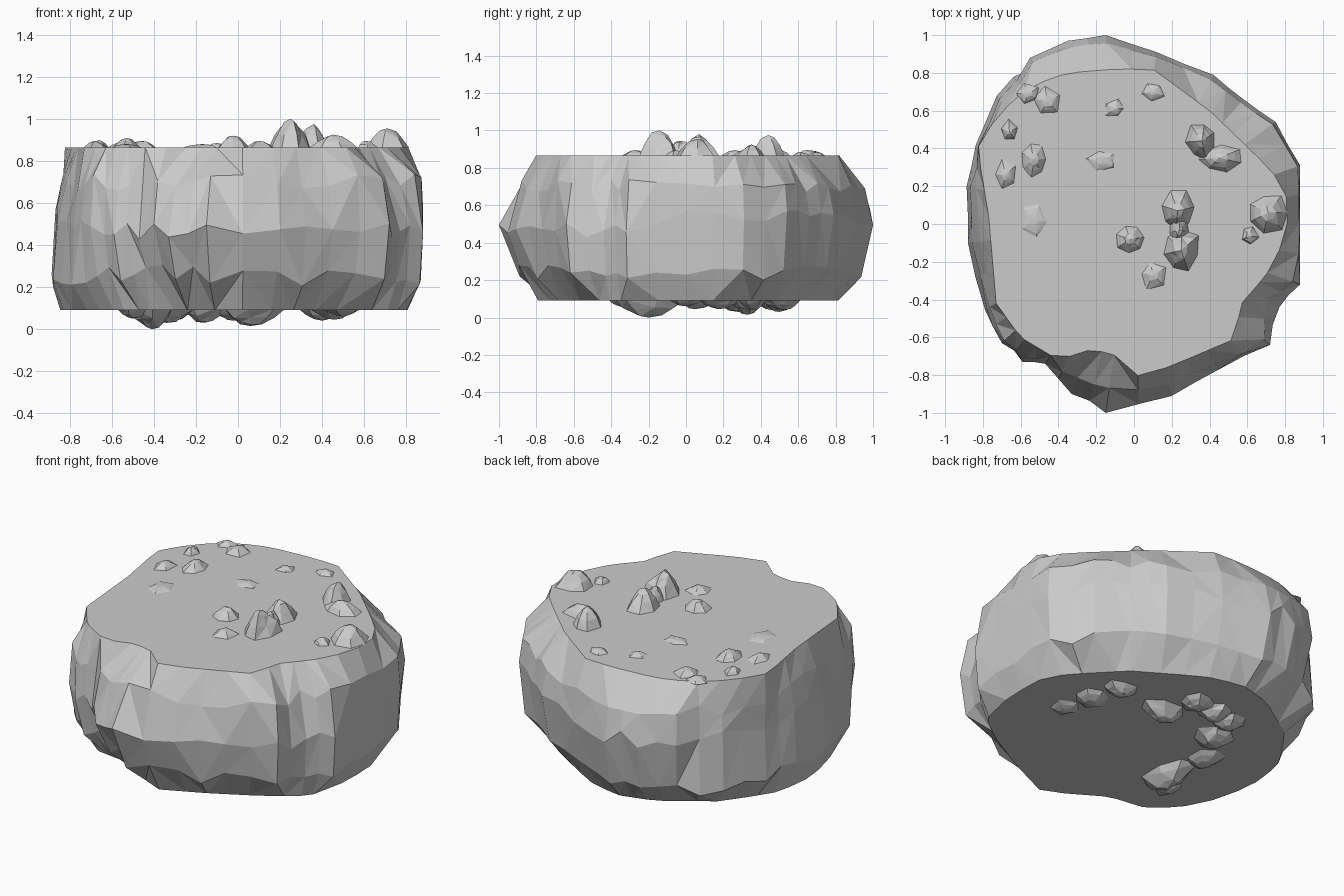
import bpy, bmesh, math, random
from mathutils import Vector

if "Cube" in bpy.data.objects:
    bpy.data.objects.remove(bpy.data.objects["Cube"])

random.seed(5)
TOP_Z, LOW_Z = 0.865, 0.09

# Plan outlines: flat top, widest girth, flat underside
top = [(-.83, .4), (-.77, .05), (-.73, -.42), (-.6, -.6), (-.4, -.72), (-.25, -.67), (-.12, -.68),
       (.03, -.81), (.2, -.75), (.53, -.61), (.57, -.42), (.7, -.27), (.79, -.1), (.82, .05),
       (.8, .2), (.65, .36), (.4, .6), (.1, .82), (-.1, .82), (-.35, .8), (-.55, .73), (-.72, .58)]
mid = [(-.89, .2), (-.88, -.1), (-.8, -.46), (-.7, -.63), (-.59, -.73), (-.47, -.74), (-.33, -.9),
       (-.15, -1), (.2, -.91), (.45, -.77), (.72, -.64), (.77, -.44), (.88, -.32), (.88, 0),
       (.88, .31), (.75, .54), (.58, .66), (.42, .79), (.12, .91), (-.15, 1), (-.35, .97),
       (-.55, .88), (-.73, .68), (-.84, .42)]
base = [(-.85, .1), (-.82, -.2), (-.7, -.44), (-.55, -.57), (-.33, -.6), (0, -.8), (.26, -.68),
        (.54, -.53), (.75, -.38), (.81, -.1), (.8, .15), (.73, .28), (.48, .54), (.12, .76),
        (-.1, .82), (-.32, .76), (-.62, .56), (-.8, .3)]


def radius(outline, a):
    """Distance from the centre to the outline in direction a."""
    d = Vector((math.cos(a), math.sin(a)))
    for p, q in zip(outline, outline[1:] + outline[:1]):
        p, q = Vector(p), Vector(q)
        e = q - p
        den = d.cross(e)
        if abs(den) < 1e-9:
            continue
        t, s = p.cross(e) / den, p.cross(d) / den
        if t > 0 and -1e-6 <= s <= 1 + 1e-6:
            return t
    return 0.8


def near(a, centre, width):
    return math.exp(-((a - centre) / width) ** 2)


def finish(bm, name):
    bmesh.ops.recalc_face_normals(bm, faces=bm.faces)
    me = bpy.data.meshes.new(name)
    bm.to_mesh(me)
    bm.free()
    ob = bpy.data.objects.new(name, me)
    bpy.context.collection.objects.link(ob)
    return ob


def skin(bm, rings):
    for lo, hi in zip(rings, rings[1:]):
        n = len(lo)
        for i in range(n):
            j = (i + 1) % n
            if random.random() < .5:
                tris = (lo[i], lo[j], hi[j]), (lo[i], hi[j], hi[i])
            else:
                tris = (lo[i], lo[j], hi[i]), (lo[j], hi[j], hi[i])
            for t in tris:
                bm.faces.new(t)


# Rock body: chipped wall between two flat faces, finer chips on the front
points = []
for p, q in zip(mid, mid[1:] + mid[:1]):
    points.append((p, True))
    points.append((((p[0] + q[0]) / 2, (p[1] + q[1]) / 2), False))
bm = bmesh.new()
rings = [[] for _ in range(5)]
for (x, y), corner in points:
    a = math.atan2(y, x)
    side = abs(math.cos(a))
    front, left = y < -.2, x < -.6 and y > -.5
    rb, rm, rt = radius(base, a), math.hypot(x, y), radius(top, a)
    shelf = near(a, -2.05, .3)
    low = rb + (rm - rb) * (1 if left else .62 + .3 * side - .1 * shelf)
    up = rt + (rm - rt) * (.5 if left else .55 + .4 * side + (0 if front else .2 * (1 - side)))
    if left:
        rm *= .975
    # crevice in the right front corner
    up -= .05 * near(a, -.52, .15)
    rough = .016 if front else .006
    zj = lambda s: random.uniform(-s, s)
    spec = [(rb, LOW_Z), (low - random.uniform(0, rough), .24 + .04 * shelf + zj(.04)),
            (rm - (0 if corner else random.uniform(0, rough)), (.47 if front else .54) + zj(.05)),
            (up - random.uniform(0, rough), .7 + zj(.04)), (rt, TOP_Z)]
    for ring, (r, z) in zip(rings, spec):
        ring.append(bm.verts.new((max(-.89, min(.88, r * math.cos(a))), r * math.sin(a), z)))
skin(bm, rings)
bm.faces.new(rings[0])
bm.faces.new(rings[-1])
# merge nearly level neighbours into broad chipped planes
bmesh.ops.dissolve_limit(bm, angle_limit=math.radians(4), verts=bm.verts, edges=bm.edges)
finish(bm, "rock_body")


def lumps(name, items, z0, sign):
    """Small ragged mounds on a flat face: x, y, half width, half depth, height."""
    bm = bmesh.new()
    for x, y, rx, ry, h in items:
        n = 7 if h > .035 else 5
        turn = random.random() * 6
        spread = [random.uniform(.82, 1.2) for _ in range(n)]
        levels = []
        for scale, f in ((1.05, -.005 / h), (.72, .5), (.38, .93)):
            ring = []
            for i in range(n):
                a = turn + math.tau * i / n
                k = scale * spread[i] * random.uniform(.9, 1.08)
                ring.append(bm.verts.new((x + k * rx * math.cos(a), y + k * ry * math.sin(a),
                                          z0 + sign * h * f * random.uniform(.8, 1))))
            levels.append(ring)
        skin(bm, levels)
        tip = bm.verts.new((x, y, z0 + sign * h))
        last = levels[-1]
        for i in range(n):
            bm.faces.new((last[i], last[(i + 1) % n], tip))
    finish(bm, name)


# Mounds on the top face
lumps("top_lumps", [
    (.25, -.14, .1, .12, .135), (.23, .07, .09, .11, .115), (.24, -.03, .06, .08, .08),
    (.36, .44, .08, .1, .11), (.45, .35, .11, .07, .06), (.71, .06, .1, .1, .09),
    (.61, -.06, .05, .06, .03), (-.02, -.08, .08, .08, .055), (.1, -.27, .07, .07, .03),
    (-.1, .61, .06, .05, .02), (.1, .7, .06, .05, .02), (-.17, .34, .08, .06, .015),
    (-.46, .65, .08, .08, .03), (-.56, .69, .06, .05, .025), (-.66, .49, .05, .06, .035),
    (-.53, .34, .06, .08, .045), (-.68, .26, .06, .08, .03), (-.53, .02, .08, .1, .015),
], TOP_Z, 1)

# Mounds on the underside
lumps("underside_lumps", [
    (.4, .36, .09, .08, .05), (.46, .17, .1, .1, .045), (.5, 0, .09, .09, .03),
    (.06, .33, .13, .09, .075), (-.02, .52, .1, .1, .05), (-.16, .5, .1, .09, .06),
    (-.3, .46, .1, .1, .05), (-.34, .28, .11, .12, .06), (-.46, .05, .09, .12, .045),
    (-.41, -.2, .1, .17, .09), (-.5, -.3, .08, .1, .04),
], LOW_Z, -1)
